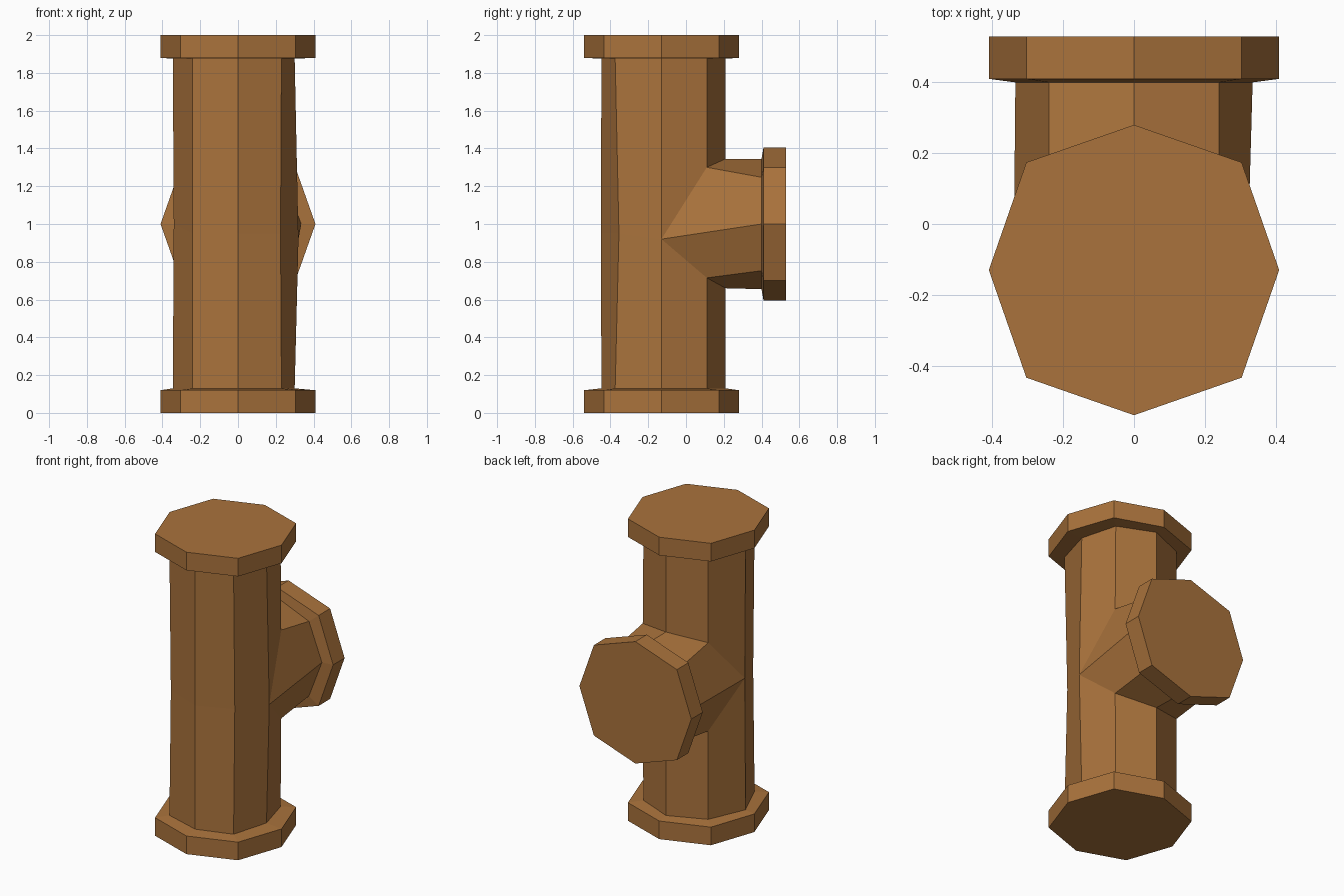
import bpy, bmesh

if "Cube" in bpy.data.objects:
    bpy.data.objects.remove(bpy.data.objects["Cube"])

UNIT = [(1, 0), (1, 1), (0, 1), (-1, 1), (-1, 0), (-1, -1), (0, -1), (1, -1)]


def octagon(axis, diag, place):
    """Eight-sided ring; place() puts the flat (u, v) outline in space."""
    return [place(u * (diag if u and v else axis), v * (diag if u and v else axis))
            for u, v in UNIT]


bm = bmesh.new()


def ring(points):
    return [bm.verts.new(p) for p in points]


def bridge(a, b, columns=range(8)):
    for i in columns:
        j = (i + 1) % 8
        bm.faces.new((a[i], a[j], b[j], b[i]))


def flange(pipe, inner, outer):
    """Octagonal plate joined to the end of a pipe."""
    a, b = ring(inner), ring(outer)
    bridge(pipe, a)
    bridge(a, b)
    bm.faces.new(b)


def pipe_end(z):
    pts = [(0.30, 0), (0.235, 0.24), (0, 0.34), (-0.24, 0.24),
           (-0.345, 0), (-0.24, -0.245), (0, -0.318), (0.23, -0.245)]
    return ring([(x, y - 0.13, z) for x, y in pts])


# Upright pipe: the joint splits into upper and lower edges around the branch
bottom, top = pipe_end(0.13), pipe_end(1.875)
side_r, side_l, front_l, front, front_r = ring(
    [(0.32, -0.13, 0.92), (-0.34, -0.13, 1.0), (-0.24, -0.36, 0.95),
     (0, -0.45, 0.95), (0.225, -0.355, 0.95)])
up = ring([(0.24, 0.11, 1.30), (0, 0.21, 1.345), (-0.24, 0.11, 1.30)])
low = ring([(0.24, 0.11, 0.715), (0, 0.21, 0.66), (-0.24, 0.11, 0.715)])
rest = [side_l, front_l, front, front_r]
bridge(bottom, [side_r] + low + rest)
bridge([side_r] + up + rest, top)

# Branch pipe
joint = [side_r] + up + [side_l] + low[::-1]
branch = ring(octagon(0.335, 0.24, lambda u, v: (u, 0.40, 1 + v * 1.03)))
bridge(joint, branch)

# Three end flanges
for pipe, z0, z1 in ((bottom, 0.12, 0), (top, 1.88, 2)):
    flange(pipe, *[octagon(0.41, 0.304, lambda u, v: (u, v - 0.13, z)) for z in (z0, z1)])
flange(branch, *[octagon(0.41, 0.304, lambda u, v: (u, y, 1 + v * 0.985)) for y in (0.41, 0.53)])

bmesh.ops.recalc_face_normals(bm, faces=bm.faces[:])
mesh = bpy.data.meshes.new("pipe_tee")
bm.to_mesh(mesh)
bm.free()
obj = bpy.data.objects.new("pipe_tee", mesh)
bpy.context.collection.objects.link(obj)

# Rusty brown
mat = bpy.data.materials.new("rust_brown")
mat.diffuse_color = (0.40, 0.17, 0.045, 1)
mat.use_nodes = True
mat.node_tree.nodes["Principled BSDF"].inputs["Base Color"].default_value = mat.diffuse_color
mesh.materials.append(mat)
